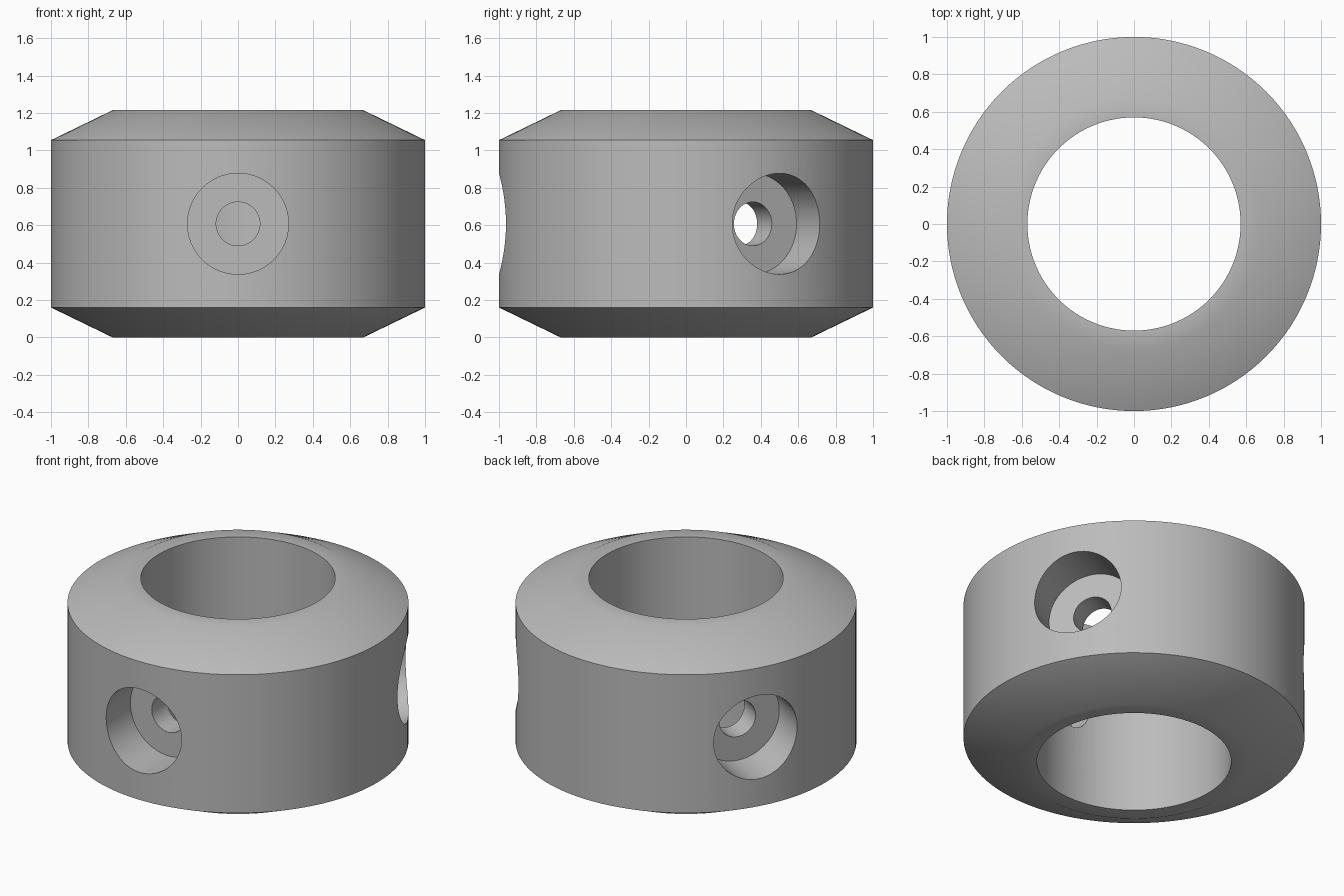
import bpy, bmesh, math
from mathutils import Matrix, Vector

if "Cube" in bpy.data.objects:
    bpy.data.objects.remove(bpy.data.objects["Cube"], do_unlink=True)

HEIGHT = 1.215
CHAMFER = 0.16
SEGMENTS = 128

grey = bpy.data.materials.new("plain grey")
grey.use_nodes = True
colour = (0.5, 0.5, 0.5, 1)
grey.diffuse_color = colour
grey.node_tree.nodes["Principled BSDF"].inputs["Base Color"].default_value = colour


def add_object(name, bm):
    bmesh.ops.recalc_face_normals(bm, faces=bm.faces)
    mesh = bpy.data.meshes.new(name)
    bm.to_mesh(mesh)
    bm.free()
    mesh.materials.append(grey)
    obj = bpy.data.objects.new(name, mesh)
    bpy.context.collection.objects.link(obj)
    return obj


# Collar body: chamfered section revolved about the vertical axis
profile = [(0.57, 0), (0.67, 0), (1, CHAMFER), (1, HEIGHT - CHAMFER),
           (0.67, HEIGHT), (0.57, HEIGHT)]
bm = bmesh.new()
verts = [bm.verts.new((r, 0, z)) for r, z in profile]
edges = [bm.edges.new((verts[i - 1], verts[i])) for i in range(len(verts))]
bmesh.ops.spin(bm, geom=verts + edges, cent=(0, 0, 0), axis=(0, 0, 1),
               angle=math.tau, steps=SEGMENTS, use_merge=True)
bmesh.ops.remove_doubles(bm, verts=bm.verts, dist=0.0001)
collar = add_object("collar", bm)


# Three radial screw holes, each a counterbore with a narrower through hole
def radial_cutter(name, angle, radius, start, end):
    direction = Vector((math.cos(angle), math.sin(angle), 0))
    turn = direction.to_track_quat('Z', 'Y').to_matrix().to_4x4()
    centre = direction * (start + end) / 2 + Vector((0, 0, HEIGHT / 2))
    bm = bmesh.new()
    bmesh.ops.create_cone(bm, cap_ends=True, segments=64, radius1=radius,
                          radius2=radius, depth=end - start,
                          matrix=Matrix.Translation(centre) @ turn)
    obj = add_object(name, bm)
    obj.hide_render = True
    return obj


bpy.context.view_layer.objects.active = collar
for degrees in (30, 150, 270):
    angle = math.radians(degrees)
    for name, radius, start, end in (("counterbore_cutter", 0.27, 0.715, 1.2),
                                     ("screw_hole_cutter", 0.117, 0.4, 0.9)):
        cutter = radial_cutter(name, angle, radius, start, end)
        cut = collar.modifiers.new(name, 'BOOLEAN')
        cut.operation = 'DIFFERENCE'
        cut.solver = 'EXACT'
        cut.object = cutter
        bpy.ops.object.modifier_apply(modifier=cut.name)
        bpy.data.objects.remove(cutter, do_unlink=True)

# Smooth curved walls, keeping the rims sharp
bpy.ops.object.select_all(action='DESELECT')
collar.select_set(True)
bpy.ops.object.shade_smooth_by_angle(angle=math.radians(30))
